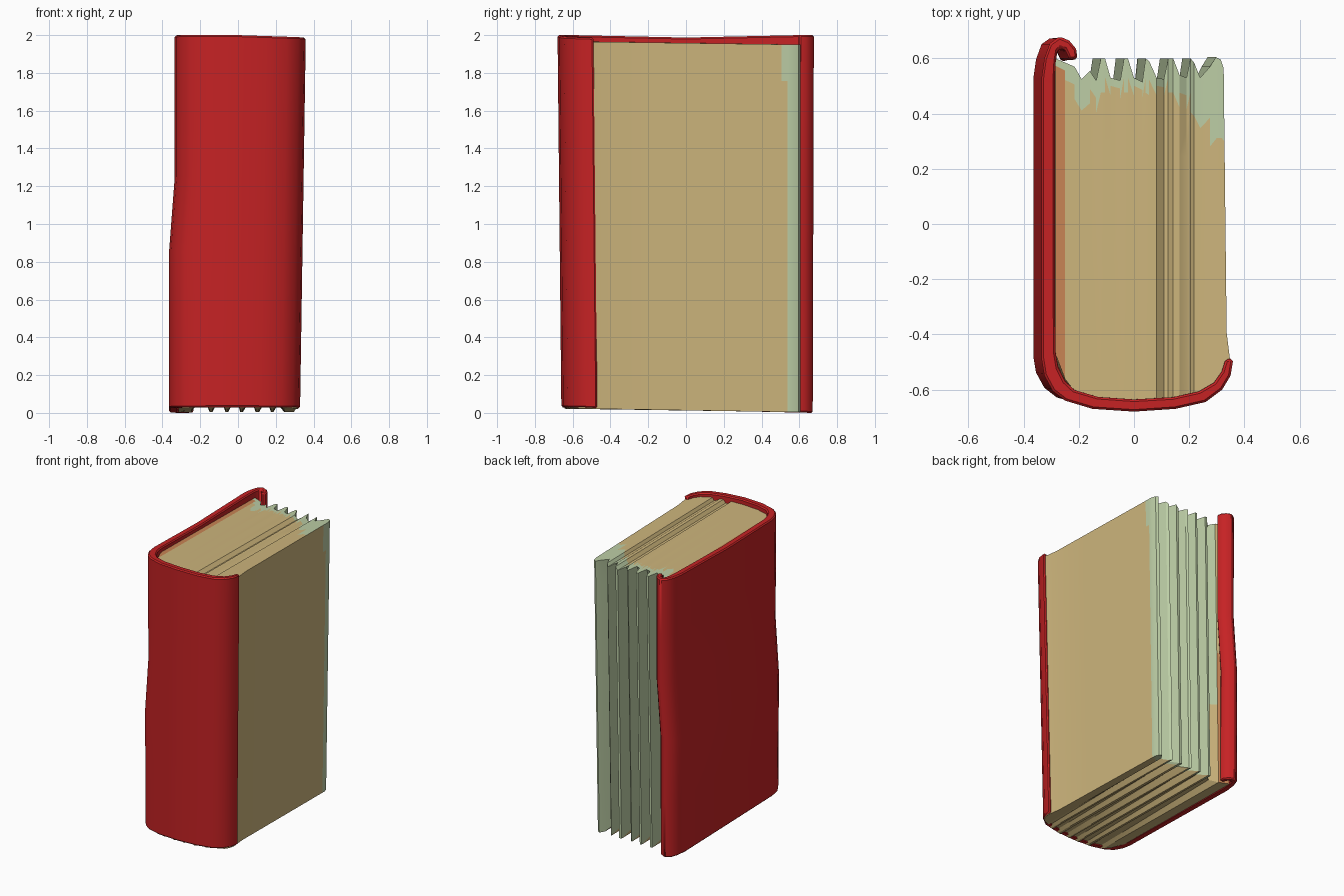
import bpy, bmesh

if "Cube" in bpy.data.objects:
    bpy.data.objects.remove(bpy.data.objects["Cube"])


def material(name, rgb):
    lin = [(c / 255 / 12.92 if c < 11 else ((c / 255 + 0.055) / 1.055) ** 2.4) for c in rgb]
    m = bpy.data.materials.new(name)
    m.diffuse_color = (*lin, 1)
    m.use_nodes = True
    m.node_tree.nodes["Principled BSDF"].inputs["Base Color"].default_value = m.diffuse_color
    return m


RED = material("cover red", (198, 34, 36))
TAN = material("page tan", (205, 181, 124))
GREEN = material("pale green", (188, 205, 165))
ORANGE = material("warm orange", (200, 132, 84))


def finish(bm, name, mats):
    bmesh.ops.recalc_face_normals(bm, faces=bm.faces)
    mesh = bpy.data.meshes.new(name)
    bm.to_mesh(mesh)
    bm.free()
    for m in mats:
        mesh.materials.append(m)
    ob = bpy.data.objects.new(name, mesh)
    bpy.context.collection.objects.link(ob)
    return ob


def lerp_table(table, x):
    for (x0, y0), (x1, y1) in zip(table, table[1:]):
        if x <= x1:
            return y0 + (y1 - y0) * (x - x0) / (x1 - x0)
    return table[-1][1]


# ---- cover: hooked back edge, left board, rounded spine
outer = [(-0.205, 0.60), (-0.21, 0.635), (-0.235, 0.665), (-0.27, 0.68), (-0.305, 0.655),
         (-0.325, 0.60), (-0.335, 0.53), (-0.335, 0.0), (-0.335, -0.49), (-0.325, -0.55),
         (-0.295, -0.605), (-0.25, -0.64), (-0.15, -0.67), (0.0, -0.68), (0.15, -0.67),
         (0.26, -0.645), (0.32, -0.60), (0.35, -0.55), (0.36, -0.49)]
inner = [(-0.235, 0.595), (-0.24, 0.61), (-0.25, 0.63), (-0.268, 0.637), (-0.278, 0.625),
         (-0.284, 0.585), (-0.287, 0.52), (-0.287, 0.0), (-0.285, -0.46), (-0.275, -0.52),
         (-0.25, -0.57), (-0.215, -0.602), (-0.13, -0.627), (0.0, -0.636), (0.14, -0.628),
         (0.235, -0.607), (0.29, -0.575), (0.318, -0.535), (0.332, -0.49)]


def cover_point(x, y, f):
    z0 = 0.03 * (0.68 - y) / 1.36
    z1 = 1.987 + 0.013 * min(1, abs(y) / 0.6) - 0.012 * max(0, x) / 0.36
    if x < -0.2:
        lean = 1 - min(1, max(0, (f - 0.42) / 0.2))
    else:
        lean = 1 - f
    dy = 0.02 * (1 - f) if y < -0.45 else -0.006 * (1 - f) if y > 0.5 else 0
    return x - 0.03 * lean, y + dy, z0 + (z1 - z0) * f


bm = bmesh.new()
loop = outer + inner[::-1]
n, half = len(loop), len(outer)
rings = [[bm.verts.new(cover_point(x, y, f)) for x, y in loop]
         for f in (0, 0.2, 0.42, 0.62, 0.8, 1)]
for a, b in zip(rings, rings[1:]):
    for i in range(n):
        j = (i + 1) % n
        bm.faces.new((a[i], a[j], b[j], b[i]))
for ring in (rings[0], rings[-1]):
    for i in range(half - 1):
        bm.faces.new((ring[i], ring[i + 1], ring[n - 2 - i], ring[n - 1 - i]))
cover = finish(bm, "book_cover", [RED])
bev = cover.modifiers.new("soft_rim", 'BEVEL')
bev.width, bev.segments, bev.limit_method, bev.angle_limit = 0.008, 1, 'ANGLE', 1.0
bpy.context.view_layer.objects.active = cover
cover.select_set(True)
bpy.ops.object.shade_smooth_by_angle(angle=0.7)

# ---- page block: columns across x, each with its own back edge (peaks = leaf edges)
columns = [(-0.285, 0.60), (-0.25, 0.585), (-0.215, 0.57), (-0.19, 0.525), (-0.16, 0.555),
           (-0.137, 0.52), (-0.12, 0.60), (-0.105, 0.60), (-0.085, 0.53), (-0.05, 0.52),
           (-0.036, 0.60), (-0.022, 0.60), (0.0, 0.53), (0.03, 0.515), (0.042, 0.60),
           (0.055, 0.59), (0.082, 0.53), (0.108, 0.525), (0.124, 0.60), (0.142, 0.60),
           (0.165, 0.54), (0.19, 0.53), (0.205, 0.60), (0.218, 0.585), (0.24, 0.53),
           (0.275, 0.57), (0.297, 0.605), (0.315, 0.595), (0.325, 0.565)]
front = [(-0.285, -0.47), (-0.265, -0.54), (-0.22, -0.605), (-0.12, -0.635), (0.0, -0.645),
         (0.14, -0.637), (0.24, -0.612), (0.29, -0.58), (0.315, -0.54), (0.325, -0.50)]
rows = [0, 0.1, 0.35, 0.6, 0.75, 0.84, 0.9, 0.945, 0.975, 1]
levels = [0, 0.15, 0.3, 0.5, 0.7, 0.9, 0.96, 1]
green_from = [(-0.3, 0.56), (-0.24, 0.54), (-0.2, 0.41), (-0.12, 0.47), (0.0, 0.5),
              (0.15, 0.47), (0.22, 0.42), (0.27, 0.29), (0.33, 0.36)]
dips = {17: 0.022, 18: 0.022, 21: 0.016, 22: 0.02}        # shallow creases on the top


def page_point(i, t, f):
    x, back = columns[i]
    y0 = lerp_table(front, x)
    valley = back < 0.56 and i > 2
    if valley and f < 1:
        back -= 0.03
    y = y0 + (back - y0) * t
    if x > 0.29:                                         # right leaf flares to the spine
        x += 0.012 * (1 - t) + (0.012 if t == 0 else 0)
    z1 = 1.965 - 0.015 * t - dips.get(i, 0)
    z0 = 0.022 - 0.018 * t + (0.012 + 0.03 * t if valley else 0)
    return x - 0.03 * (1 - f), y, z0 + (z1 - z0) * f


bm = bmesh.new()
verts = {}
I, J, K = len(columns) - 1, len(rows) - 1, len(levels) - 1


def v(i, j, k):
    if (i, j, k) not in verts:
        verts[i, j, k] = bm.verts.new(page_point(i, rows[j], levels[k]))
    return verts[i, j, k]


def face(corners, side):
    fc = bm.faces.new([v(*c) for c in corners])
    x, y, z = fc.calc_center_median()
    if side == "back":                                   # leaf edges
        fc.material_index = 2 if x < -0.245 else 0 if x < -0.225 else 1
    elif side == "right":                                # outermost leaf
        fc.material_index = 1 if y > 0.548 or (y > 0.5 and z > 1.75) else 0
    elif side == "top":
        fc.material_index = 1 if y > lerp_table(green_from, x) else 2 if x < -0.25 else 0
    elif side == "bottom":
        fc.material_index = 1 if y > 0.54 and x > -0.2 else 0


for i in range(I):
    for j in range(J):
        for k, side in ((0, "bottom"), (K, "top")):
            face([(i, j, k), (i + 1, j, k), (i + 1, j + 1, k), (i, j + 1, k)], side)
for k in range(K):
    for i in range(I):
        for j, side in ((0, "front"), (J, "back")):
            face([(i, j, k), (i + 1, j, k), (i + 1, j, k + 1), (i, j, k + 1)], side)
    for j in range(J):
        for i, side in ((0, "left"), (I, "right")):
            face([(i, j, k), (i, j + 1, k), (i, j + 1, k + 1), (i, j, k + 1)], side)
pages = finish(bm, "page_block", [TAN, GREEN, ORANGE])
bpy.ops.object.select_all(action='DESELECT')
bpy.context.view_layer.objects.active = pages
pages.select_set(True)
bpy.ops.object.shade_smooth_by_angle(angle=0.35)
